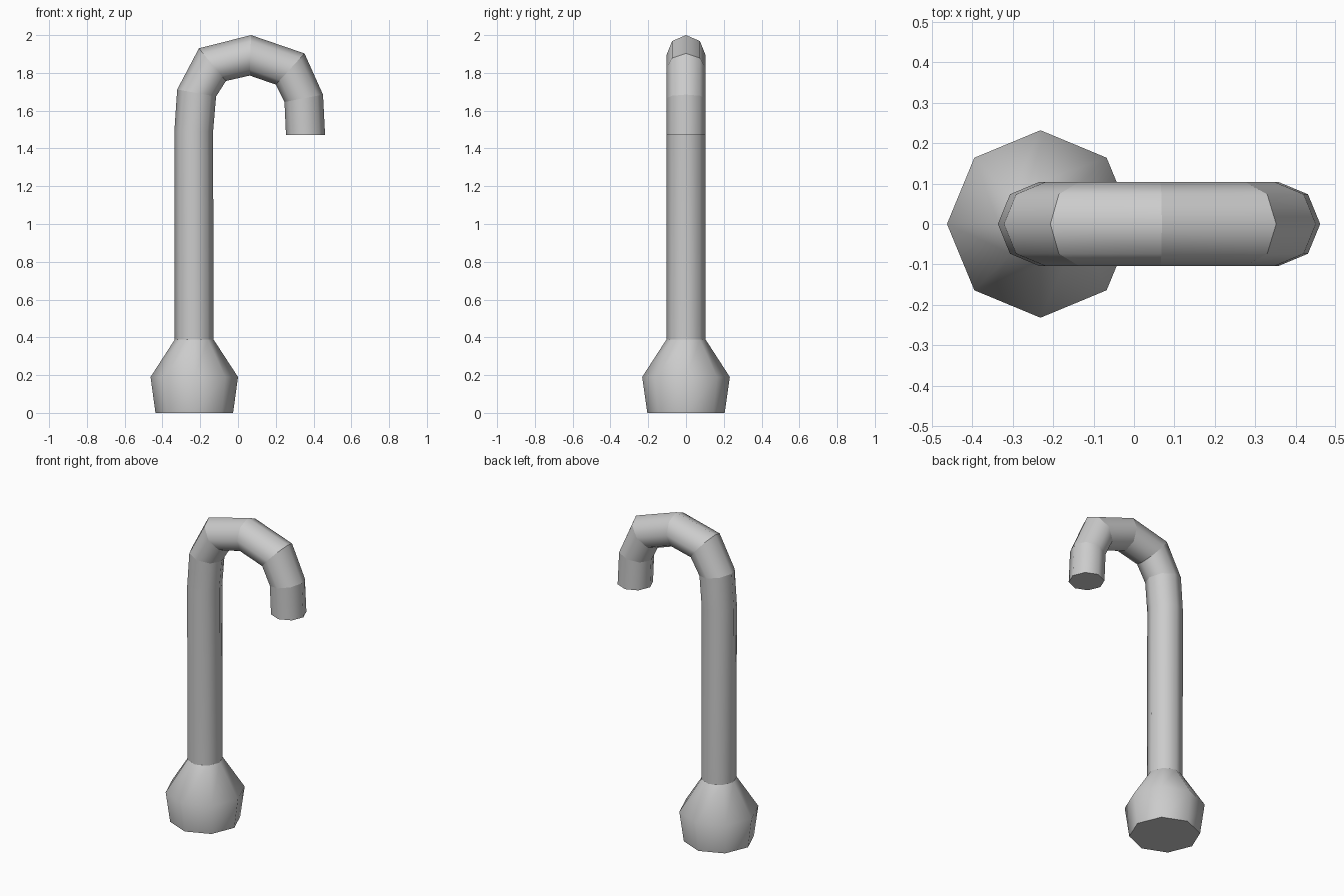
import bpy, bmesh, math
from mathutils import Vector

if "Cube" in bpy.data.objects:
    bpy.data.objects.remove(bpy.data.objects["Cube"])

SIDES = 8
# Each ring: outer (x, z), inner (x, z), half-depth in y
rings = [
    ((-0.437, 0.0), (-0.026, 0.0), 0.205),      # foot
    ((-0.463, 0.19), (0.0, 0.19), 0.232),       # widest part of foot
    ((-0.335, 0.388), (-0.129, 0.388), 0.104),  # neck
    ((-0.337, 1.49), (-0.132, 1.49), 0.104),    # top of the straight stem
    ((-0.322, 1.712), (-0.116, 1.675), 0.104),  # hook
    ((-0.207, 1.93), (-0.064, 1.757), 0.104),
    ((0.069, 2.0), (0.062, 1.786), 0.104),
    ((0.352, 1.903), (0.2, 1.738), 0.104),
    ((0.45, 1.685), (0.246, 1.646), 0.104),
    ((0.461, 1.472), (0.254, 1.472), 0.104),    # spout end
]


def make_ring(bm, outer, inner, depth):
    o, i = Vector((outer[0], 0, outer[1])), Vector((inner[0], 0, inner[1]))
    mid, half = (o + i) / 2, (i - o) / 2
    angles = [2 * math.pi * k / SIDES for k in range(SIDES)]
    return [bm.verts.new(mid + half * math.cos(a) + Vector((0, depth * math.sin(a), 0)))
            for a in angles]


# Curved spout with flared foot, lofted through the rings
bm = bmesh.new()
loops = [make_ring(bm, *r) for r in rings]
for a, b in zip(loops, loops[1:]):
    for k in range(SIDES):
        n = (k + 1) % SIDES
        bm.faces.new((a[k], a[n], b[n], b[k])).smooth = True
bm.faces.new(loops[0][::-1])
bm.faces.new(loops[-1])
bmesh.ops.recalc_face_normals(bm, faces=bm.faces)

# Crisp creases at the ends, the neck and the hook bends
for idx in (0, 2, 4, 5, 6, 7, 8, 9):
    ring = loops[idx]
    for k in range(SIDES):
        bm.edges.get((ring[k], ring[(k + 1) % SIDES])).smooth = False

mesh = bpy.data.meshes.new("curved_spout")
bm.to_mesh(mesh)
bm.free()
spout = bpy.data.objects.new("curved_spout", mesh)
bpy.context.collection.objects.link(spout)
